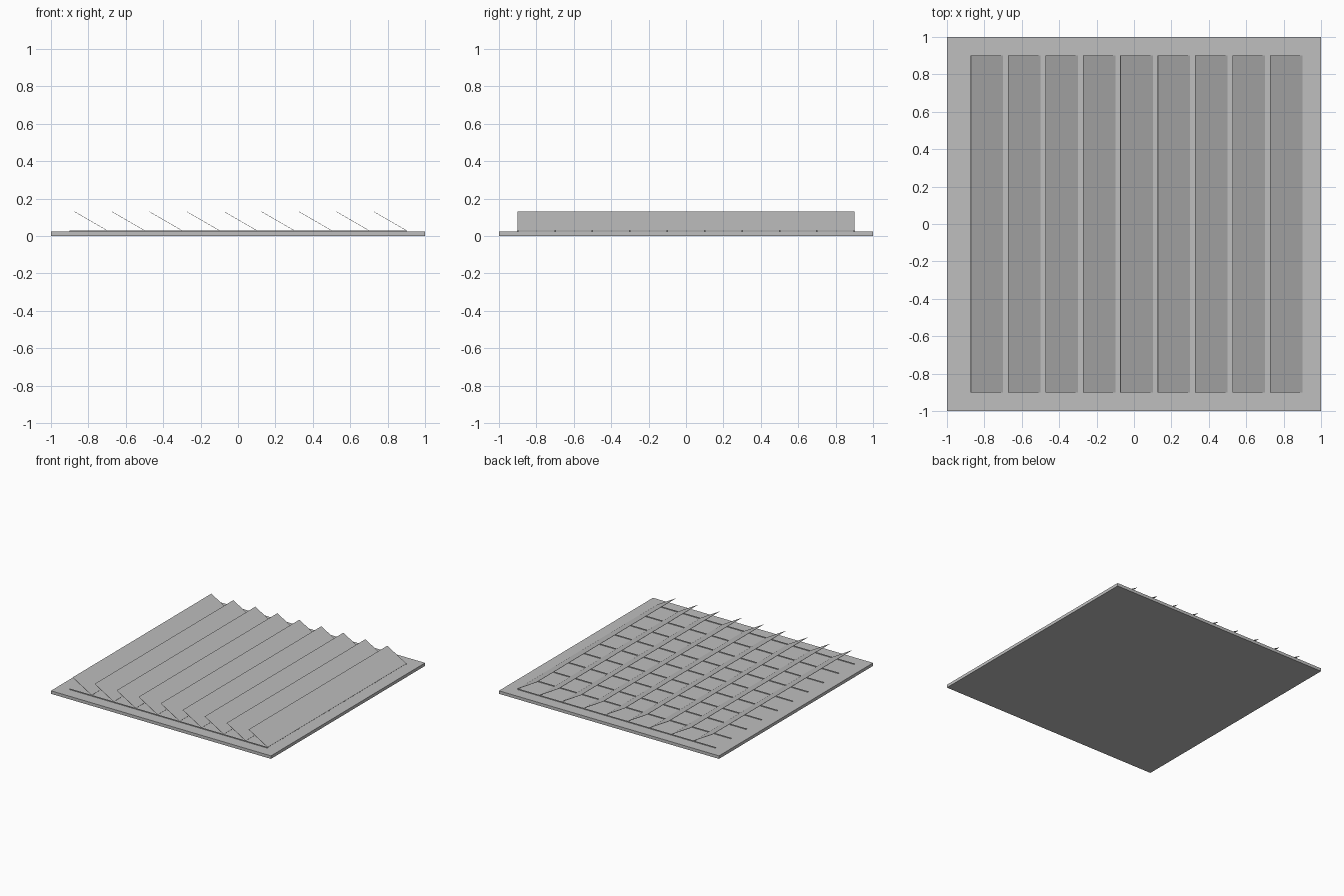
import bpy
from math import cos, sin, radians

cube = bpy.data.objects.get("Cube")
if cube:
    bpy.data.objects.remove(cube, do_unlink=True)

grey = bpy.data.materials.new("plain_grey")
grey.use_nodes = True
grey.diffuse_color = (0.52, 0.52, 0.52, 1)
grey.node_tree.nodes["Principled BSDF"].inputs["Base Color"].default_value = grey.diffuse_color


def box(name, size, centre, tilt=0.0):
    """Box of the given size, tilted about the y axis."""
    bpy.ops.mesh.primitive_cube_add(size=1, location=centre, rotation=(0, tilt, 0))
    ob = bpy.context.object
    ob.name = name
    ob.scale = size
    ob.data.materials.append(grey)
    return ob


BASE = 0.025     # plate thickness
BAR_TOP = 0.03   # level where the slats rest
PITCH = 0.2
SPAN = 1.8
TILT = radians(30)

# Base plate
box("base_plate", (2, 2, BASE), (0, 0, BASE / 2))

# Thin cross bars lying on the plate
for i in range(10):
    box(f"cross_bar_{i + 1}", (SPAN, 0.008, 0.01),
        (0, -SPAN / 2 + i * PITCH, BAR_TOP - 0.005))

# Tilted slats, each with its low edge on the bars towards +x
for i in range(9):
    low_x = -0.7 + i * PITCH
    box(f"slat_{i + 1}", (PITCH, SPAN, 0.002),
        (low_x - PITCH / 2 * cos(TILT), 0, BAR_TOP + PITCH / 2 * sin(TILT)), TILT)
